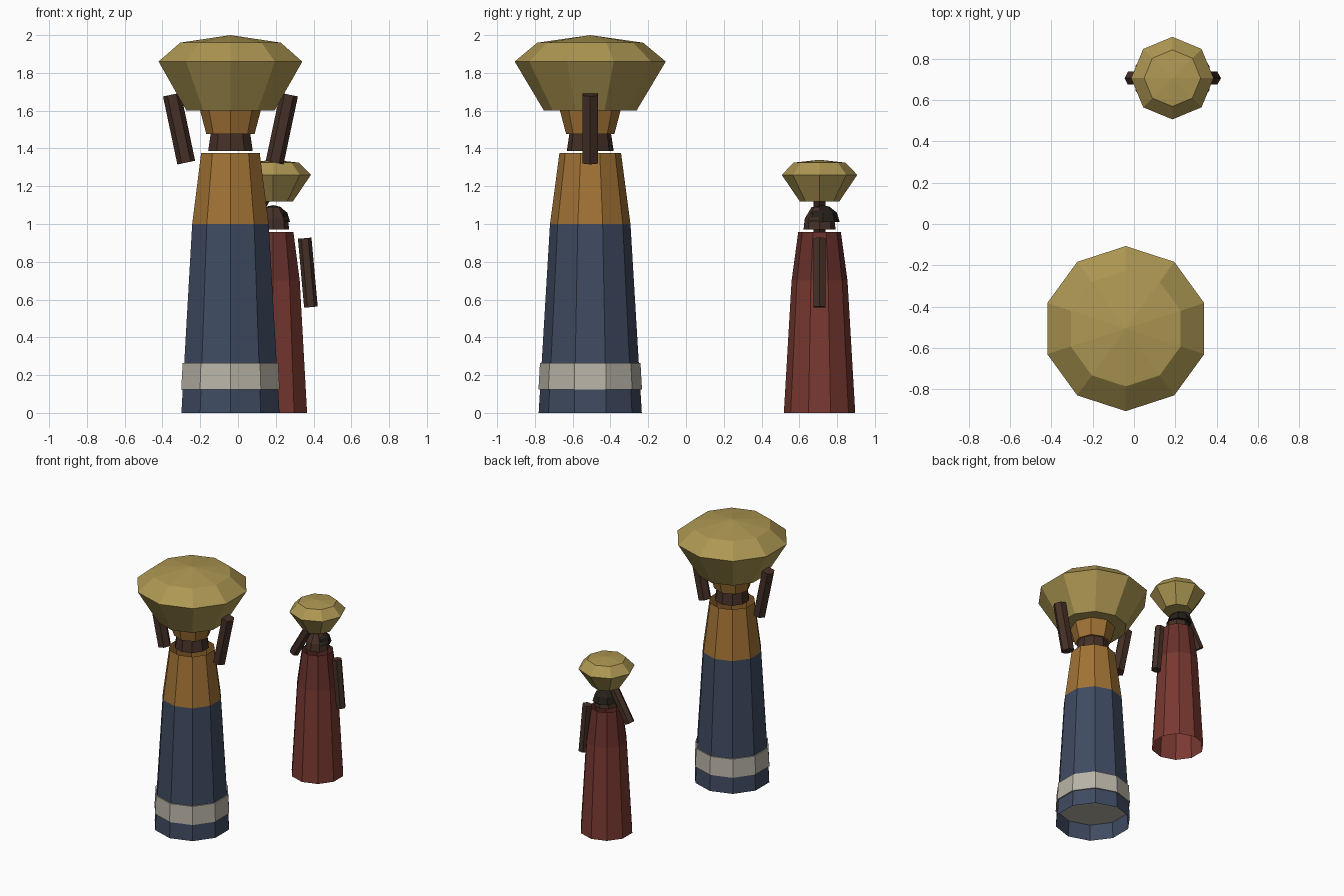
import bpy, bmesh
from math import sin, cos, pi
from mathutils import Vector

if "Cube" in bpy.data.objects:
    bpy.data.objects.remove(bpy.data.objects["Cube"])


def material(name, rgb):
    m = bpy.data.materials.new(name)
    m.diffuse_color = (*rgb, 1)
    m.use_nodes = True
    m.node_tree.nodes["Principled BSDF"].inputs["Base Color"].default_value = m.diffuse_color
    return m


BLUE = material("blue_cloth", (0.05, 0.07, 0.12))
OCHRE = material("ochre_cloth", (0.36, 0.17, 0.035))
CREAM = material("cream_cloth", (0.48, 0.45, 0.38))
STRAW = material("straw", (0.42, 0.31, 0.085))
RED = material("red_cloth", (0.19, 0.04, 0.03))
DARK_RED = material("dark_red_cloth", (0.14, 0.03, 0.025))
SKIN = material("skin", (0.06, 0.03, 0.02))
HAIR = material("hair", (0.018, 0.014, 0.01))


def finish(name, bm, mat):
    bmesh.ops.recalc_face_normals(bm, faces=bm.faces)
    me = bpy.data.meshes.new(name)
    bm.to_mesh(me)
    bm.free()
    me.materials.append(mat)
    ob = bpy.data.objects.new(name, me)
    bpy.context.collection.objects.link(ob)
    return ob


def lathe(name, centre, profile, sides, mat, bottom=True, top=True):
    """Stack of polygon rings (radius, z); radius 0 closes to a point."""
    bm = bmesh.new()
    rings = []
    for r, z in profile:
        n = sides if r > 0 else 1
        rings.append([bm.verts.new((centre[0] + r * sin(2 * pi * i / sides),
                                    centre[1] + r * cos(2 * pi * i / sides), z))
                      for i in range(n)])
    for a, b in zip(rings, rings[1:]):
        for i in range(sides):
            j = (i + 1) % sides
            if len(b) == 1:
                bm.faces.new((a[i], a[j], b[0]))
            else:
                bm.faces.new((a[i], a[j], b[j], b[i]))
    if bottom:
        bm.faces.new(rings[0])
    if top and len(rings[-1]) > 1:
        bm.faces.new(rings[-1])
    return finish(name, bm, mat)


def limb(name, p, q, r, mat):
    """Six-sided rod from p to q."""
    p, q = Vector(p), Vector(q)
    d = q - p
    bm = bmesh.new()
    bmesh.ops.create_cone(bm, cap_ends=True, segments=6, radius1=r, radius2=r,
                          depth=d.length)
    bm.transform(d.to_track_quat('Z', 'Y').to_matrix().to_4x4())
    bmesh.ops.translate(bm, verts=bm.verts, vec=(p + q) / 2)
    return finish(name, bm, mat)


# Adult: open skirt and bodice, hem band, head, wrap and carried basket
A = (-0.04, -0.507)
lathe("adult_skirt", A, [(0.273, 0), (0.213, 1.0)], 10, BLUE, False, False)
lathe("adult_hem_band", A, [(0.274, 0.125), (0.266, 0.265)], 10, CREAM)
lathe("adult_bodice", A, [(0.213, 1.0), (0.163, 1.376)], 10, OCHRE, False, False)
lathe("adult_head", A, [(0.124, 1.387), (0.107, 1.50)], 10, SKIN)
lathe("adult_head_wrap", A, [(0.128, 1.477), (0.163, 1.61)], 8, OCHRE)
lathe("adult_basket", A, [(0.245, 1.60), (0.40, 1.86), (0.28, 1.96), (0, 2.0)],
      10, STRAW)
for side, s in (("left", -1), ("right", 1)):
    limb("adult_arm_" + side, (A[0] + s * 0.31, A[1], 1.685),
         (A[0] + s * 0.234, A[1], 1.325), 0.048, SKIN)

# Child: dress, shirt, head with hair, small basket
C = (0.186, 0.707)
lathe("child_dress", C, [(0.189, 0), (0.148, 0.7)], 10, RED, False, False)
lathe("child_shirt", C, [(0.148, 0.7), (0.113, 0.957)], 10, DARK_RED, False, False)
lathe("child_head", C, [(0.085, 0.97), (0.078, 1.03), (0.042, 1.09)], 8, SKIN)
lathe("child_hair", (C[0], C[1] + 0.017),
      [(0.09, 1.01), (0.075, 1.06), (0.035, 1.092), (0, 1.1)], 8, HAIR)
lathe("child_basket", C, [(0.105, 1.12), (0.20, 1.26), (0.137, 1.325), (0, 1.34)],
      8, STRAW)

# Child arms: one hanging, one raised to the basket
limb("child_arm_hanging", (C[0] + 0.167, C[1], 0.925), (C[0] + 0.20, C[1], 0.56),
     0.036, SKIN)
limb("child_arm_raised", (C[0] - 0.02, C[1], 1.19), (C[0] - 0.20, C[1], 0.88),
     0.036, SKIN)
